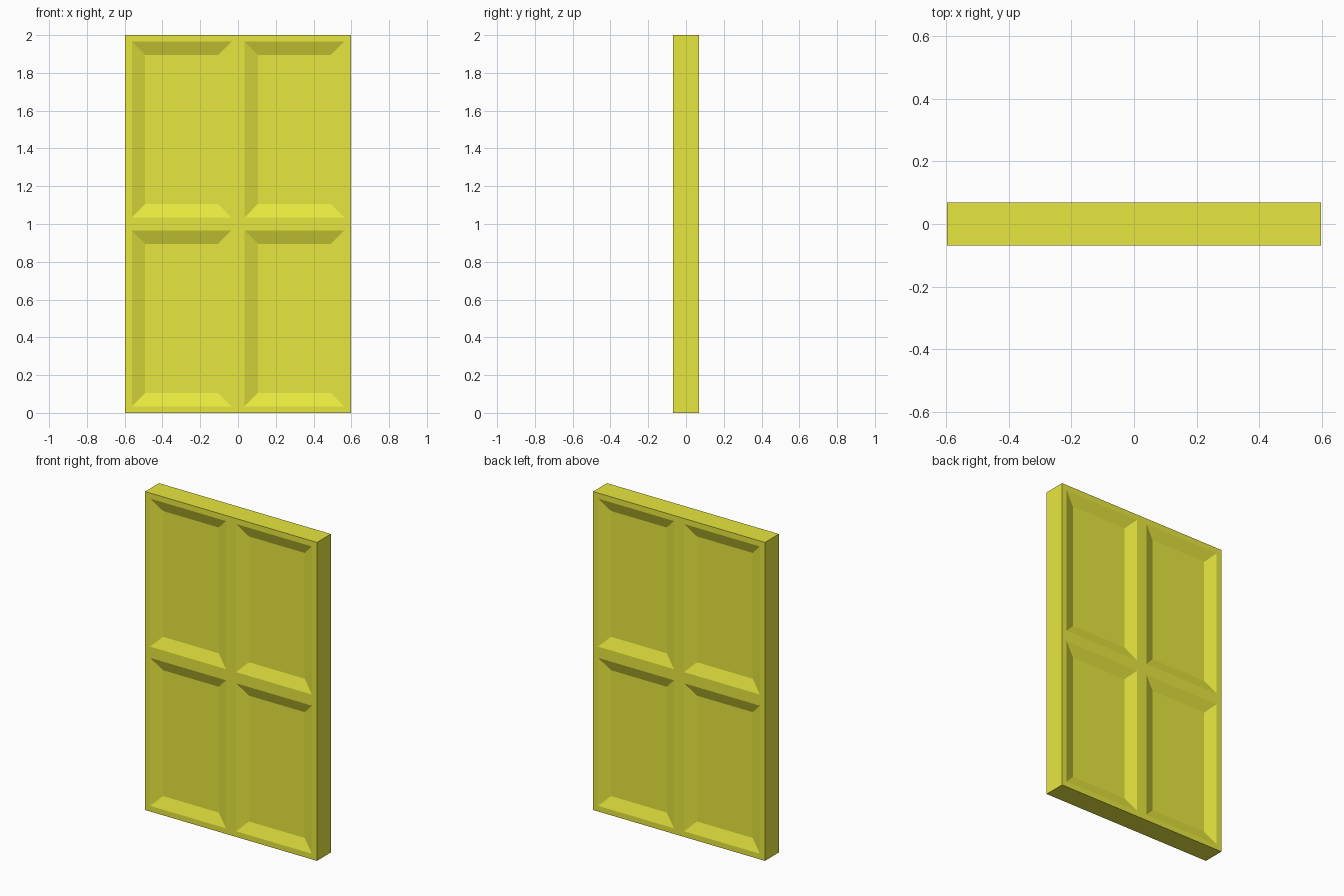
import bpy
import bmesh
from mathutils import Matrix, Vector

if "Cube" in bpy.data.objects:
    bpy.data.objects.remove(bpy.data.objects["Cube"])

WIDTH, DEPTH, HEIGHT = 1.194, 0.138, 2.0
FRAME = 0.035     # flat border around each panel cell
BEVEL = 0.07      # width of the sloped moulding
RECESS = 0.028    # how far each panel is sunk

# Door slab standing on the ground
bm = bmesh.new()
bmesh.ops.create_cube(bm, size=1, matrix=Matrix.Translation((0, 0, HEIGHT / 2))
                      @ Matrix.Diagonal((WIDTH, DEPTH, HEIGHT, 1)))

# Split into two columns and two rows
for normal in (Vector((1, 0, 0)), Vector((0, 0, 1))):
    bmesh.ops.bisect_plane(bm, geom=bm.verts[:] + bm.edges[:] + bm.faces[:],
                           plane_co=(0, 0, HEIGHT / 2), plane_no=normal)
bm.normal_update()

# Sunken panels with sloped edges on front and back
panels = [f for f in bm.faces if abs(f.normal.y) > 0.9]
for thickness, depth in ((FRAME, 0), (BEVEL, -RECESS)):
    bmesh.ops.inset_individual(bm, faces=panels, thickness=thickness,
                               depth=depth, use_even_offset=True)

mesh = bpy.data.meshes.new("panelled_door")
bm.to_mesh(mesh)
bm.free()
door = bpy.data.objects.new("panelled_door", mesh)
bpy.context.collection.objects.link(door)

# Yellow paint
paint = bpy.data.materials.new("yellow_paint")
paint.diffuse_color = (0.8, 0.8, 0.05, 1)
paint.use_nodes = True
paint.node_tree.nodes["Principled BSDF"].inputs["Base Color"].default_value = paint.diffuse_color
mesh.materials.append(paint)
